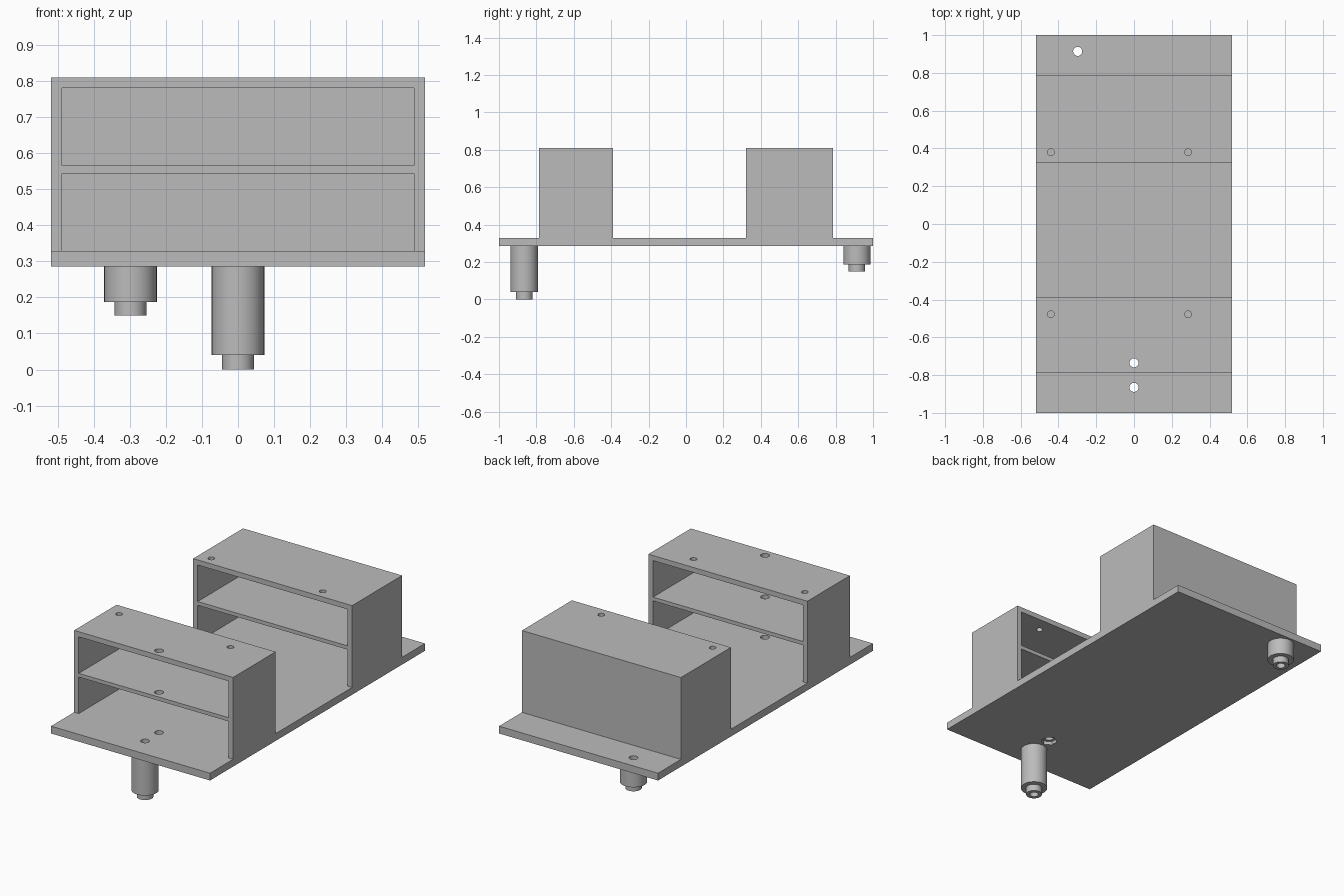
import bpy
import bmesh
import math
from mathutils import Matrix

default = bpy.data.objects.get("Cube")
if default:
    bpy.data.objects.remove(default, do_unlink=True)

grey = bpy.data.materials.new("light_grey")
grey.use_nodes = True
grey.diffuse_color = (0.5, 0.5, 0.5, 1)
grey.node_tree.nodes["Principled BSDF"].inputs["Base Color"].default_value = (0.5, 0.5, 0.5, 1)

HALF_W, WALL = 0.518, 0.03
PLATE_BOTTOM, PLATE_TOP, TOP = 0.285, 0.328, 0.81
SHELF_LOW, SHELF_HIGH = 0.543, 0.565
HOLE_R, SCREW_R = 0.024, 0.018
POST_R, TIP_R = 0.073, 0.044
FRONT_POST, REAR_POST, CABLE_HOLE = (0, -0.865), (-0.298, 0.914), (0, -0.735)


def finish(name, bm):
    bmesh.ops.recalc_face_normals(bm, faces=bm.faces)
    mesh = bpy.data.meshes.new(name)
    bm.to_mesh(mesh)
    bm.free()
    mesh.materials.append(grey)
    obj = bpy.data.objects.new(name, mesh)
    bpy.context.collection.objects.link(obj)
    return obj


def box(name, x0, x1, y0, y1, z0, z1):
    bm = bmesh.new()
    place = Matrix.Translation(((x0 + x1) / 2, (y0 + y1) / 2, (z0 + z1) / 2))
    size = Matrix.Diagonal((x1 - x0, y1 - y0, z1 - z0, 1))
    bmesh.ops.create_cube(bm, size=1, matrix=place @ size)
    return finish(name, bm)


def drill(xy, radius, z0, z1, sides=32):
    bm = bmesh.new()
    bmesh.ops.create_cone(bm, cap_ends=True, segments=sides, radius1=radius, radius2=radius,
                          depth=z1 - z0, matrix=Matrix.Translation((*xy, (z0 + z1) / 2)))
    return finish("drill", bm)


def activate(obj):
    bpy.ops.object.select_all(action='DESELECT')
    obj.select_set(True)
    bpy.context.view_layer.objects.active = obj


def cut(obj, cutters):
    activate(obj)
    for cutter in cutters:
        cutter.hide_render = True
        mod = obj.modifiers.new("cut", 'BOOLEAN')
        mod.operation, mod.solver, mod.object = 'DIFFERENCE', 'EXACT', cutter
        bpy.ops.object.modifier_apply(modifier=mod.name)
        bpy.data.objects.remove(cutter, do_unlink=True)
    bpy.ops.object.shade_smooth_by_angle(angle=math.radians(30))


# Base plate with bolt holes and a hexagonal nut pocket underneath
plate = box("base_plate", -HALF_W, HALF_W, -1, 1, PLATE_BOTTOM, PLATE_TOP)
cut(plate, [drill(xy, HOLE_R, 0, 1) for xy in (FRONT_POST, REAR_POST, CABLE_HOLE)]
    + [drill(CABLE_HOLE, 0.045, PLATE_BOTTOM - 0.02, PLATE_BOTTOM + 0.02, 6)])


# Two-level housings: the front one is open at both ends, the rear one has a back wall
def housing(name, y0, y1, inner_end, screw_y, extra=()):
    shell = box(name, -HALF_W, HALF_W, y0, y1, PLATE_TOP, TOP)
    inner = HALF_W - WALL
    levels = ((PLATE_TOP - 0.05, SHELF_LOW), (SHELF_HIGH, TOP - WALL))
    cutters = [box("bay", -inner, inner, y0 - 0.1, inner_end, z0, z1) for z0, z1 in levels]
    cutters += [drill((x, screw_y), SCREW_R, TOP - 0.1, TOP + 0.1) for x in (-0.44, 0.286)]
    cut(shell, cutters + [drill(xy, HOLE_R, 0.2, 1) for xy in extra])


housing("front_housing", -0.785, -0.39, -0.2, -0.478, [CABLE_HOLE])
housing("rear_housing", 0.322, 0.787, 0.787 - WALL, 0.38)


# Hollow stepped posts, turned from a profile
def post(name, xy, bottom, step):
    profile = [(HOLE_R, PLATE_BOTTOM), (POST_R, PLATE_BOTTOM), (POST_R, step),
               (TIP_R, step), (TIP_R, bottom), (HOLE_R, bottom)]
    bm = bmesh.new()
    verts = [bm.verts.new((r, 0, z)) for r, z in profile]
    edges = [bm.edges.new((v, verts[i - 1])) for i, v in enumerate(verts)]
    bmesh.ops.spin(bm, geom=verts + edges, cent=(0, 0, 0), axis=(0, 0, 1),
                   angle=math.tau, steps=40)
    bmesh.ops.remove_doubles(bm, verts=bm.verts, dist=0.0001)
    bmesh.ops.translate(bm, verts=bm.verts, vec=(*xy, 0))
    activate(finish(name, bm))
    bpy.ops.object.shade_smooth_by_angle(angle=math.radians(30))


post("front_post", FRONT_POST, 0, 0.04)
post("rear_post", REAR_POST, 0.15, 0.187)
